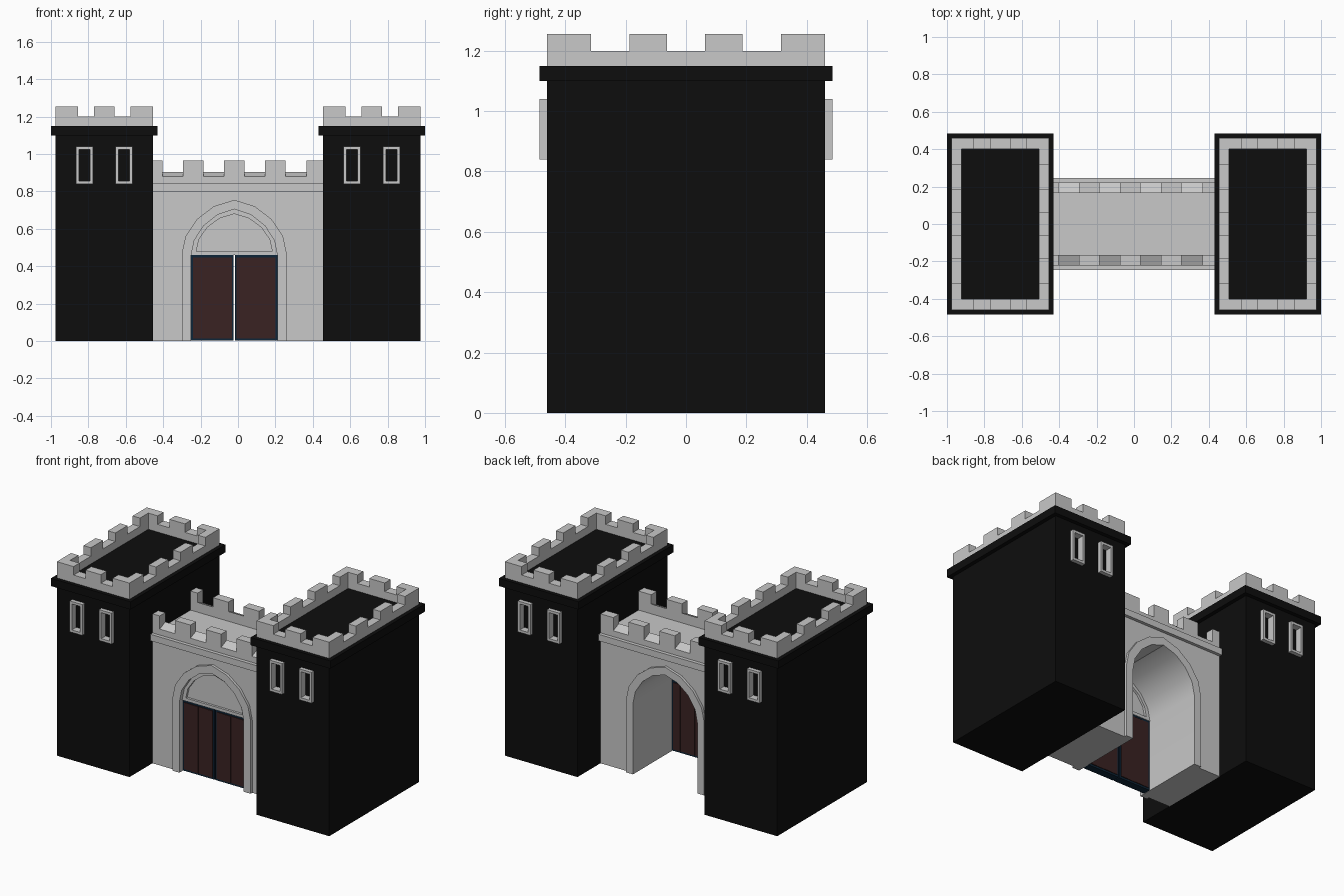
import bpy, bmesh, math
from mathutils import Vector

old = bpy.data.objects.get("Cube")
if old:
    bpy.data.objects.remove(old, do_unlink=True)


def material(name, rgb):
    m = bpy.data.materials.new(name)
    m.use_nodes = True
    m.diffuse_color = (*rgb, 1)
    m.node_tree.nodes["Principled BSDF"].inputs["Base Color"].default_value = (*rgb, 1)
    return m


STONE = material("pale grey stone", (0.58, 0.58, 0.58))
BLACK = material("black wall", (0.004, 0.004, 0.004))
WOOD = material("dark red wood", (0.042, 0.016, 0.016))
IRON = material("dark blue iron", (0.004, 0.018, 0.04))


def place(axis, p, d):
    """Put a 2D profile point at depth d along the chosen axis."""
    a, b = p
    return {"x": (d, a, b), "y": (a, d, b), "z": (a, b, d)}[axis]


def finish(name, bm, mat):
    bmesh.ops.recalc_face_normals(bm, faces=bm.faces)
    mesh = bpy.data.meshes.new(name)
    bm.to_mesh(mesh)
    bm.free()
    mesh.materials.append(mat)
    obj = bpy.data.objects.new(name, mesh)
    bpy.context.collection.objects.link(obj)
    return obj


def prism(name, pts, axis, d0, d1, mat):
    bm = bmesh.new()
    lo, hi = ([bm.verts.new(place(axis, p, d)) for p in pts] for d in (d0, d1))
    bm.faces.new(lo)
    bm.faces.new(hi)
    n = len(pts)
    for i in range(n):
        j = (i + 1) % n
        bm.faces.new((lo[i], lo[j], hi[j], hi[i]))
    return finish(name, bm, mat)


def rect(a0, a1, b0, b1):
    return [(a0, b0), (a1, b0), (a1, b1), (a0, b1)]


def box(name, x, y, z, mat):
    return prism(name, rect(*x, *y), "z", z[0], z[1], mat)


def ring(name, outer, inner, axis, d0, d1, mat, closed=True):
    """Extruded band between two outlines with matching point counts."""
    bm = bmesh.new()
    loops = [[bm.verts.new(place(axis, p, d)) for p in pts]
             for pts, d in ((outer, d0), (outer, d1), (inner, d1), (inner, d0))]
    n = len(outer)
    for i in range(n if closed else n - 1):
        j = (i + 1) % n
        for k in range(4):
            a, b = loops[k], loops[(k + 1) % 4]
            bm.faces.new((a[i], a[j], b[j], b[i]))
    if not closed:
        for i in (0, n - 1):
            bm.faces.new([loop[i] for loop in loops])
    return finish(name, bm, mat)


def smooth(obj):
    bpy.ops.object.select_all(action="DESELECT")
    obj.select_set(True)
    bpy.context.view_layer.objects.active = obj
    bpy.ops.object.shade_smooth_by_angle(angle=math.radians(35))


def cut(obj, cutter):
    mod = obj.modifiers.new("opening", "BOOLEAN")
    mod.operation = "DIFFERENCE"
    mod.solver = "EXACT"
    mod.object = cutter
    bpy.ops.object.select_all(action="DESELECT")
    obj.select_set(True)
    bpy.context.view_layer.objects.active = obj
    bpy.ops.object.modifier_apply(modifier=mod.name)
    bpy.data.objects.remove(cutter, do_unlink=True)


# Towers
HX, HY = 0.26, 0.46
for side, cx in (("left", 0.715), ("right", -0.715)):
    tower = box(side + "_tower", (cx - HX, cx + HX), (-HY, HY), (0, 1.11), BLACK)
    box(side + "_tower_cornice", (cx - 0.285, cx + 0.285), (-0.485, 0.485), (1.10, 1.15), BLACK)
    ring(side + "_tower_parapet", rect(cx - HX, cx + HX, -HY, HY),
         rect(cx - 0.207, cx + 0.207, -0.4, 0.4), "z", 1.15, 1.2, STONE)
    for sx in (-1, 1):
        # L-shaped corner merlons
        for sy in (-1, 1):
            corner = [(0, 0), (0.12, 0), (0.12, 0.06), (0.053, 0.06), (0.053, 0.145), (0, 0.145)]
            prism(side + "_tower_corner_merlon",
                  [(cx + sx * (HX - u), sy * (HY - v)) for u, v in corner],
                  "z", 1.2, 1.255, STONE)
            # Merlons along the long sides
            xs = sorted((cx + sx * HX, cx + sx * 0.207))
            ys = sorted((sy * 0.0625, sy * 0.1875))
            box(side + "_tower_side_merlon", xs, ys, (1.2, 1.255), STONE)
    for sy in (-1, 1):
        ys = sorted((sy * HY, sy * 0.4))
        box(side + "_tower_end_merlon", (cx - 0.055, cx + 0.055), ys, (1.2, 1.255), STONE)
        # Recessed windows with raised frames
        for wx in (cx - 0.105, cx + 0.105):
            y_out, y_in = sy * 0.485, sy * 0.44
            cy = sorted((sy * 0.5, y_in))
            cut(tower, box("window_cutter", (wx - 0.037, wx + 0.037), cy, (0.848, 1.032), BLACK))
            ring(side + "_tower_window_frame", rect(wx - 0.045, wx + 0.045, 0.84, 1.04),
                 rect(wx - 0.03, wx + 0.03, 0.856, 1.024), "y", y_in, y_out, STONE)

# Gate wall with arched passage
GX = -0.02
SPAN = 0.456
HALF_ARCH = [(1, 0), (0.93, 0.32), (0.71, 0.64), (0.39, 0.88)]


def arch(w, spring, apex):
    h = apex - spring
    left = [(GX - w * u, spring + h * v) for u, v in HALF_ARCH]
    right = [(GX + w * u, spring + h * v) for u, v in reversed(HALF_ARCH)]
    return left + [(GX, apex)] + right


def doorway(w, spring, apex):
    return [(GX - w, 0)] + arch(w, spring, apex) + [(GX + w, 0)]


outer_arch = doorway(0.28, 0.47, 0.755)
inner_arch = doorway(0.23, 0.46, 0.705)
top = [(-SPAN, 0), (-SPAN, 0.8)] + [(x, 0.8) for x, z in outer_arch[2:-2]] + [(SPAN, 0.8), (SPAN, 0)]
ring("gate_wall", top, outer_arch, "y", -0.225, 0.225, STONE, closed=False)
smooth(ring("arch_surround", outer_arch, inner_arch, "y", -0.242, 0.242, STONE, closed=False))
box("gate_cornice_deck", (-SPAN, SPAN), (-0.245, 0.245), (0.8, 0.842), STONE)

# Gate parapets: sloped sills between merlons
for side, sy in (("front", -1), ("back", 1)):
    sill = [(0.165, 0.842), (0.222, 0.842), (0.222, 0.88), (0.165, 0.905)]
    prism(side + "_parapet", [(sy * y, z) for y, z in sill], "x", -SPAN, SPAN, STONE)
    for i in range(5):
        mid = GX + 0.22 * (i - 2)
        x = (max(mid - 0.055, -SPAN), min(mid + 0.055, SPAN))
        ys = sorted((sy * 0.165, sy * 0.222))
        box(side + "_parapet_merlon", x, ys, (0.842, 0.965), STONE)

# Infill above the doors
ring("arch_infill_frame", arch(0.23, 0.46, 0.705), arch(0.203, 0.48, 0.68),
     "y", -0.215, -0.155, STONE)
prism("arch_infill_panel", arch(0.203, 0.48, 0.68), "y", -0.2, -0.17, STONE)

# Door leaves: iron-edged slabs with planks
for side, x0, x1 in (("right", GX - 0.23, GX - 0.003), ("left", GX + 0.003, GX + 0.23)):
    box(side + "_door_edging", (x0, x1), (-0.207, -0.158), (0.002, 0.459), IRON)
    start, step = x0 + 0.01, (x1 - x0 - 0.02) / 4
    for i in range(4):
        bulge = 0.002 * (i % 2)
        box(side + "_door_plank", (start + i * step, start + (i + 1) * step),
            (-0.211 - bulge, -0.154 + bulge), (0.014, 0.446), WOOD)
